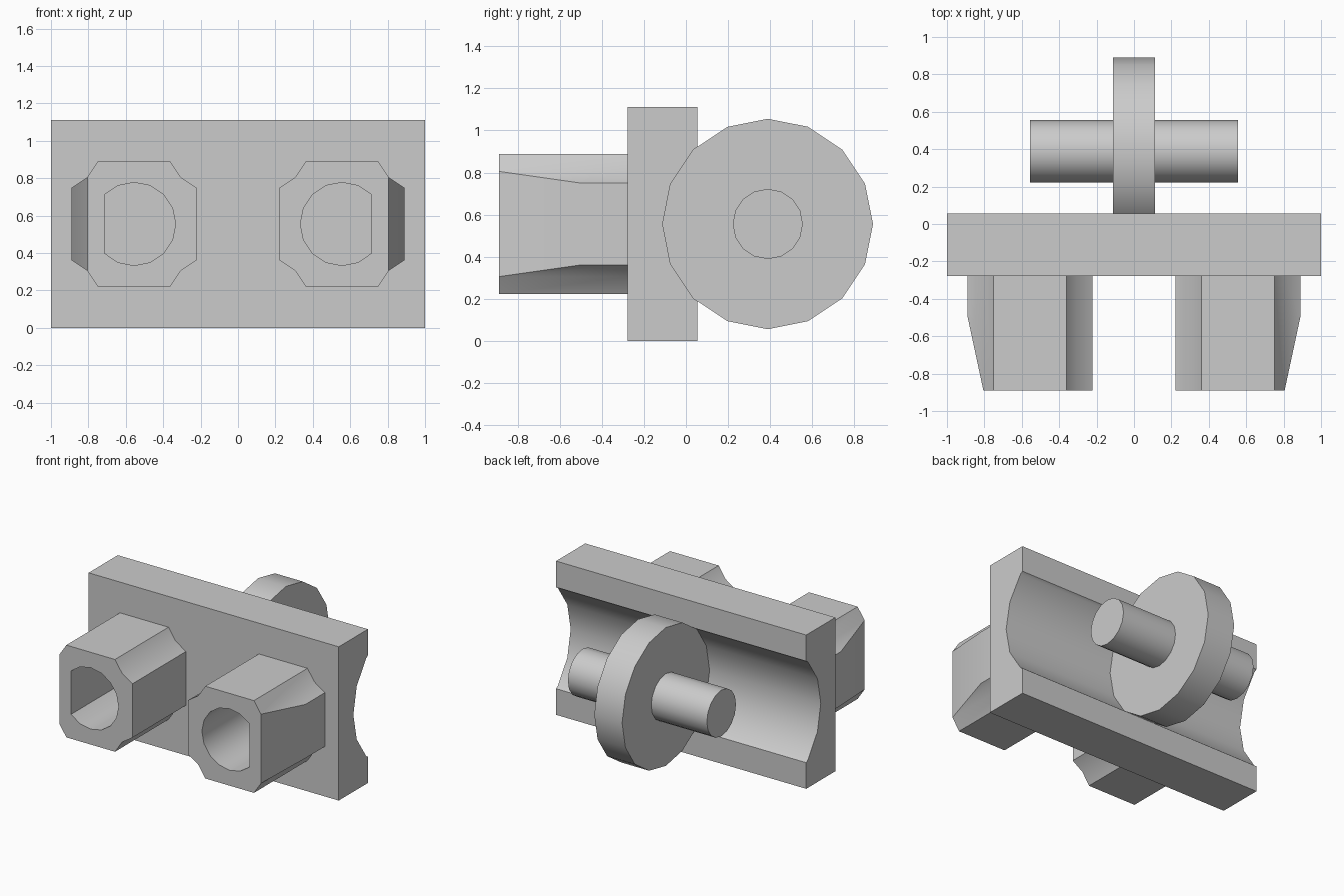
import bpy
import bmesh
from math import cos, sin, pi, radians
from mathutils import Vector

cube = bpy.data.objects.get("Cube")
if cube:
    bpy.data.objects.remove(cube, do_unlink=True)

U = 1 / 18                      # grid unit: the plate is 36 units wide
MID = 10                        # height of the axle and stud centres

grey = bpy.data.materials.new("light_grey")
grey.use_nodes = True
grey.diffuse_color = (0.6, 0.6, 0.6, 1)
grey.node_tree.nodes["Principled BSDF"].inputs["Base Color"].default_value = (0.6, 0.6, 0.6, 1)


def prism(name, profile, axis, start, end):
    """Extrude a 2D profile (remaining axes in xyz order) along an axis."""
    bm = bmesh.new()
    verts = []
    for p in profile:
        co = list(p)
        co.insert(axis, start)
        verts.append(bm.verts.new(Vector(co) * U))
    face = bm.faces.new(verts)
    top = bmesh.ops.extrude_face_region(bm, geom=[face])["geom"]
    shift = Vector((0, 0, 0))
    shift[axis] = (end - start) * U
    bmesh.ops.translate(bm, vec=shift, verts=[g for g in top if isinstance(g, bmesh.types.BMVert)])
    bmesh.ops.recalc_face_normals(bm, faces=bm.faces)
    mesh = bpy.data.meshes.new(name)
    bm.to_mesh(mesh)
    bm.free()
    mesh.materials.append(grey)
    obj = bpy.data.objects.new(name, mesh)
    bpy.context.collection.objects.link(obj)
    return obj


def ring(cx, cy, r, first=0, last=15):
    """Corners first..last of a sixteen-sided circle."""
    return [(cx + r * cos(i * pi / 8), cy + r * sin(i * pi / 8)) for i in range(first, last + 1)]


def activate(obj):
    bpy.ops.object.select_all(action='DESELECT')
    obj.select_set(True)
    bpy.context.view_layer.objects.active = obj


def smooth(obj):
    activate(obj)
    bpy.ops.object.shade_smooth_by_angle(angle=radians(30))


def cut(obj, cutter):
    cutter.hide_render = True
    mod = obj.modifiers.new("cut", 'BOOLEAN')
    mod.operation = 'DIFFERENCE'
    mod.solver = 'EXACT'
    mod.object = cutter
    activate(obj)
    bpy.ops.object.modifier_apply(modifier=mod.name)
    bpy.data.objects.remove(cutter, do_unlink=True)


# Plate with a round trough along its back
trough = ring(7, MID, 9, 6, 10)
lip = 3.4
profile = [(-5, 0), (-5, 20), (1, 20), (1, 20 - lip)] + trough + [(1, lip), (1, 0)]
plate = prism("back_plate", profile, 0, -18, 18)
smooth(plate)

# Wheel seated in the trough, and its axle
smooth(prism("wheel", ring(7, MID, 9), 0, -2, 2))
smooth(prism("axle", ring(7, MID, 3), 0, -10, 10))

# Hollow stud with hollowed corners, mirrored to the other side
corner = [(2.5, 0), (1.5, 1.5), (0, 2.5)]
outline = [(4 + a, 4 + b) for a, b in corner]
outline += [(4 + a, 16 - b) for a, b in reversed(corner)]
outline += [(16 - a, 16 - b) for a, b in corner]
outline += [(16 - a, 4 + b) for a, b in reversed(corner)]
stud = prism("hollow_stud", outline, 1, -16, -5)

# Taper on the outer side, then the D-shaped bore
slope = 1.5 / 7
cut(stud, prism("taper_cutter", [(16 + slope, -8), (14.5 - slope, -17), (19, -17), (19, -8)], 2, 2, 18))
cut(stud, prism("bore_cutter", ring(10, MID, 4, 2, 14), 1, -17, -5.02))
smooth(stud)
mirror = stud.modifiers.new("mirror", 'MIRROR')
mirror.use_axis[0] = True
